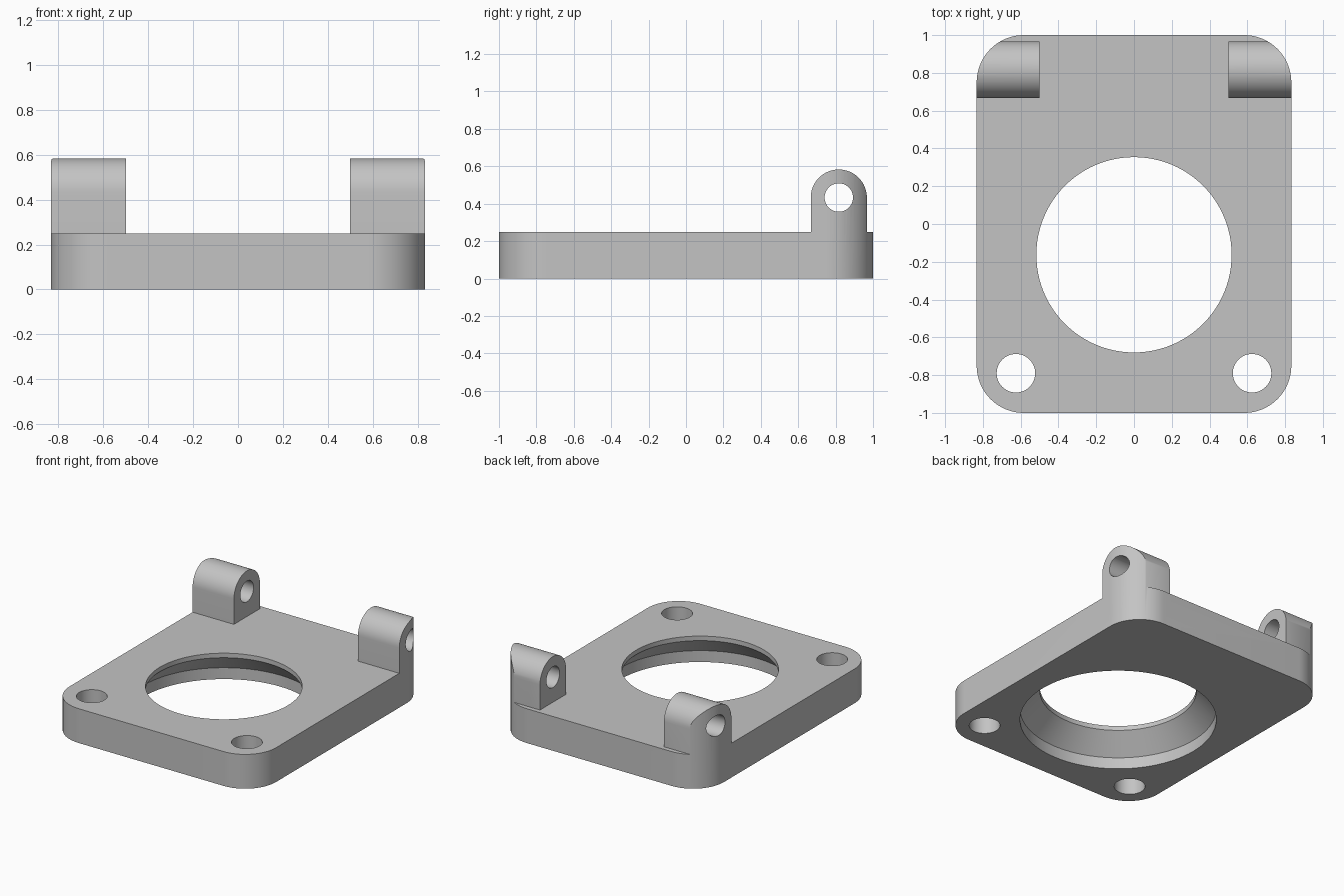
import bpy
import bmesh
from math import cos, sin, pi, radians
from mathutils import Vector

if "Cube" in bpy.data.objects:
    bpy.data.objects.remove(bpy.data.objects["Cube"])

# Main dimensions
HALF_X, HALF_Y, PLATE_H, CORNER = 0.833, 1.0, 0.25, 0.25
LUG_Y, LUG_Z, LUG_R, LUG_INNER = 0.817, 0.433, 0.15, 0.5
BORE_Y = -0.163

grey = bpy.data.materials.new("plain grey")
grey.use_nodes = True
grey.diffuse_color = (0.55, 0.55, 0.55, 1)
grey.node_tree.nodes["Principled BSDF"].inputs["Base Color"].default_value = (0.55, 0.55, 0.55, 1)


def arc(cx, cy, r, start, end, steps):
    angles = [radians(start + (end - start) * i / steps) for i in range(steps + 1)]
    return [(cx + r * cos(a), cy + r * sin(a)) for a in angles]


def make_object(name, bm):
    bmesh.ops.recalc_face_normals(bm, faces=bm.faces)
    mesh = bpy.data.meshes.new(name)
    bm.to_mesh(mesh)
    bm.free()
    mesh.materials.append(grey)
    obj = bpy.data.objects.new(name, mesh)
    bpy.context.collection.objects.link(obj)
    return obj


def extrude(name, points, offset):
    """Closed outline of 3D points swept along an offset."""
    bm = bmesh.new()
    face = bm.faces.new([bm.verts.new(p) for p in points])
    swept = bmesh.ops.extrude_face_region(bm, geom=[face], use_keep_orig=True)
    verts = [v for v in swept["geom"] if isinstance(v, bmesh.types.BMVert)]
    bmesh.ops.translate(bm, verts=verts, vec=Vector(offset))
    return make_object(name, bm)


def lathe(name, centre, profile, steps=96):
    """Solid of revolution about z from (radius, height) rings."""
    bm = bmesh.new()
    rings = [[bm.verts.new((x, y, z)) for x, y in arc(*centre, r, 0, 360, steps)[:-1]]
             for r, z in profile]
    for low, high in zip(rings, rings[1:]):
        for i in range(steps):
            j = (i + 1) % steps
            bm.faces.new((low[i], low[j], high[j], high[i]))
    bm.faces.new(rings[0])
    bm.faces.new(rings[-1])
    return make_object(name, bm)


def combine(target, tool, operation):
    mod = target.modifiers.new(operation.lower(), "BOOLEAN")
    mod.operation, mod.object, mod.solver = operation, tool, "EXACT"
    bpy.context.view_layer.objects.active = target
    bpy.ops.object.modifier_apply(modifier=mod.name)
    bpy.data.objects.remove(tool)


# Rounded block that bounds both plate and lugs
outline = []
for sx, sy, start in ((1, 1, 0), (-1, 1, 90), (-1, -1, 180), (1, -1, 270)):
    outline += arc(sx * (HALF_X - CORNER), sy * (HALF_Y - CORNER), CORNER, start, start + 90, 20)
plate = extrude("hinged_plate", [(x, y, 0) for x, y in outline], (0, 0, 0.7))

# Side silhouette: flat plate with a round-topped lug near the back
side = [(-1.2, -0.1), (1.2, -0.1), (1.2, PLATE_H), (LUG_Y + LUG_R, PLATE_H)]
side += arc(LUG_Y, LUG_Z, LUG_R, 0, 180, 32)
side += [(LUG_Y - LUG_R, PLATE_H), (-1.2, PLATE_H)]
combine(plate, extrude("side_cutter", [(-1, y, z) for y, z in side], (2, 0, 0)), "INTERSECT")

# Gap between the two lugs
gap = [(-LUG_INNER, 0.5), (LUG_INNER, 0.5), (LUG_INNER, 1.2), (-LUG_INNER, 1.2)]
combine(plate, extrude("gap_cutter", [(x, y, PLATE_H) for x, y in gap], (0, 0, 0.6)), "DIFFERENCE")

# Pin hole through both lugs
pin = [(-1, y, z) for y, z in arc(LUG_Y, LUG_Z, 0.076, 0, 360, 48)[:-1]]
combine(plate, extrude("pin_cutter", pin, (2, 0, 0)), "DIFFERENCE")

# Central bore, widening through a chamfer to a recess underneath
bore = ((0.648, -0.1), (0.648, 0.083), (0.517, 0.217), (0.517, 0.4))
combine(plate, lathe("bore_cutter", (0, BORE_Y), bore), "DIFFERENCE")

# Front bolt holes
for side_sign in (-1, 1):
    bolt = lathe("bolt_cutter", (side_sign * 0.625, -0.79), ((0.102, -0.1), (0.102, 0.4)), 48)
    combine(plate, bolt, "DIFFERENCE")

# Smooth curved walls, crisp edges
bpy.ops.object.select_all(action="DESELECT")
plate.select_set(True)
bpy.context.view_layer.objects.active = plate
bpy.ops.object.shade_smooth_by_angle(angle=radians(30))
